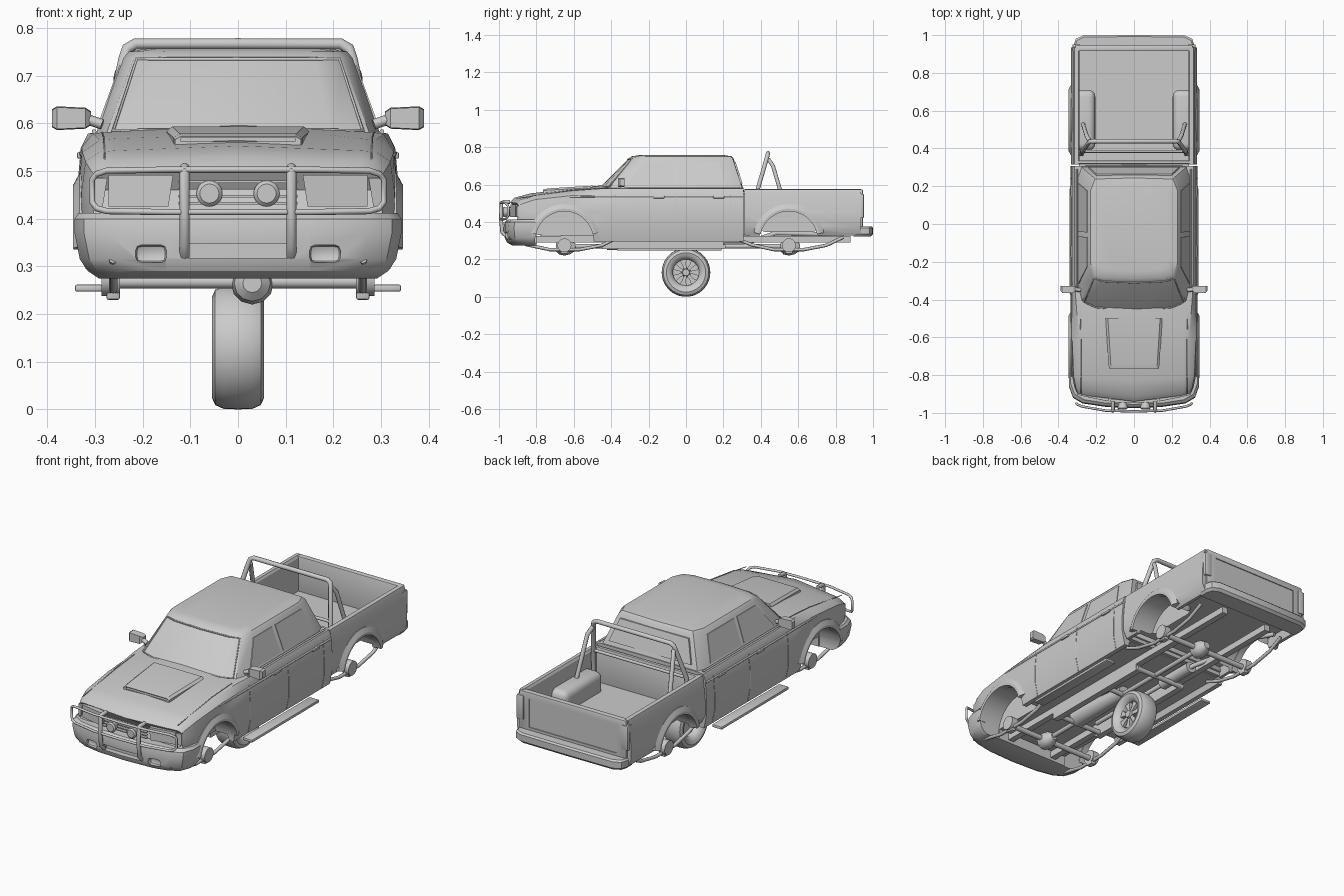
import bpy, bmesh, math
from mathutils import Vector, Matrix

if "Cube" in bpy.data.objects:
    bpy.data.objects.remove(bpy.data.objects["Cube"])


def finish(name, bm, angle=30):
    bmesh.ops.recalc_face_normals(bm, faces=bm.faces[:])
    me = bpy.data.meshes.new(name)
    bm.to_mesh(me)
    bm.free()
    ob = bpy.data.objects.new(name, me)
    bpy.context.collection.objects.link(ob)
    smooth(ob, angle)
    return ob


def smooth(ob, angle=30):
    bpy.ops.object.select_all(action='DESELECT')
    ob.select_set(True)
    bpy.context.view_layer.objects.active = ob
    bpy.ops.object.shade_smooth_by_angle(angle=math.radians(angle))


def loft(name, loops):
    bm = bmesh.new()
    rings = [[bm.verts.new(p) for p in lp] for lp in loops]
    n = len(rings[0])
    for a, b in zip(rings, rings[1:]):
        for i in range(n):
            bm.faces.new((a[i], a[(i + 1) % n], b[(i + 1) % n], b[i]))
    bm.faces.new(rings[0])
    bm.faces.new(rings[-1])
    return finish(name, bm)


def mirrored(half):
    return half + [(-p[0], *p[1:]) for p in reversed(half) if p[0] > 0]


def plan(z, half):
    return [(x, y, z) for x, y in mirrored(half)]


def box(name, x0, x1, y0, y1, z0, z1, bevel=0.0, seg=2):
    bm = bmesh.new()
    m = Matrix.Translation(((x0 + x1) / 2, (y0 + y1) / 2, (z0 + z1) / 2)) @ \
        Matrix.Diagonal((abs(x1 - x0), abs(y1 - y0), abs(z1 - z0), 1))
    bmesh.ops.create_cube(bm, size=1, matrix=m)
    if bevel:
        bmesh.ops.bevel(bm, geom=bm.edges[:], offset=bevel, segments=seg, profile=0.5, affect='EDGES')
    return finish(name, bm)


def cyl(name, p, q, r, r2=None, seg=20):
    p, q = Vector(p), Vector(q)
    bm = bmesh.new()
    m = Matrix.Translation((p + q) / 2) @ (q - p).to_track_quat('Z', 'Y').to_matrix().to_4x4()
    bmesh.ops.create_cone(bm, cap_ends=True, segments=seg, radius1=r,
                          radius2=r if r2 is None else r2, depth=(q - p).length, matrix=m)
    return finish(name, bm)


def pipe(name, pts, r, cyclic=False):
    cu = bpy.data.curves.new(name, 'CURVE')
    cu.dimensions = '3D'
    cu.bevel_depth, cu.bevel_resolution, cu.use_fill_caps = r, 2, True
    sp = cu.splines.new('POLY')
    sp.points.add(len(pts) - 1)
    for pt, co in zip(sp.points, pts):
        pt.co = (*co, 1)
    sp.use_cyclic_u = cyclic
    ob = bpy.data.objects.new(name, cu)
    bpy.context.collection.objects.link(ob)
    bpy.ops.object.select_all(action='DESELECT')
    ob.select_set(True)
    bpy.context.view_layer.objects.active = ob
    bpy.ops.object.convert(target='MESH')
    smooth(bpy.context.view_layer.objects.active, 50)


def cut(ob, cutters):
    bpy.context.view_layer.objects.active = ob
    for c in cutters:
        c.hide_render = True
        m = ob.modifiers.new('cut', 'BOOLEAN')
        m.operation, m.solver, m.object = 'DIFFERENCE', 'EXACT', c
        bpy.ops.object.modifier_apply(modifier=m.name)
    smooth(ob)


FRONT, REAR, SIDES = -0.65, 0.55, (1, -1)
arch = {y: [cyl('arch_cutter', (s * 0.215, y, 0.303), (s * 0.5, y, 0.303), 0.157, seg=40) for s in SIDES]
        for y in (FRONT, REAR)}


# Lower cab and hood, lofted front to back
def section(y, k, wb, zb, ww, ws, zs, wt, zt, zc):
    half = [(0, zb + .03), (wb - .035, zb + .03), (wb - .025, zb), (wb, zb), (ww, .37), (ww, .46),
            (ws, zs), (wt + .01, zt - .003), (wt - .02, zt), (0, zc)]
    return [(x, y + k * x * x, z) for x, z in mirrored(half)]


body = loft('cab_and_hood', [section(*a) for a in (
    (-.94, .5, .27, .33, .302, .298, .488, .27, .50, .505),
    (-.915, .5, .28, .32, .315, .308, .50, .28, .522, .53),
    (-.83, .25, .30, .30, .328, .32, .52, .28, .543, .553),
    (-.62, 0, .315, .295, .335, .327, .54, .28, .568, .577),
    (-.44, 0, .32, .295, .336, .328, .55, .295, .582, .597),
    (-.30, 0, .32, .295, .336, .328, .552, .305, .582, .585),
    (.308, 0, .32, .295, .336, .328, .552, .305, .582, .585))])
cut(body, arch[FRONT])
box('bed_joint', -.29, .29, .30, .325, .33, .555)

# Greenhouse and roof, lofted upward
loft('cab_roof', [
    plan(.56, [(0, -.485), (.2, -.465), (.283, -.425), (.305, -.33), (.305, .25), (.285, .308), (0, .312)]),
    plan(.738, [(0, -.308), (.16, -.301), (.218, -.285), (.24, -.22), (.24, .19), (.218, .25), (0, .255)]),
    plan(.751, [(0, -.29), (.155, -.283), (.205, -.265), (.229, -.21), (.229, .18), (.206, .238), (0, .244)]),
    plan(.757, [(0, -.25), (.13, -.245), (.17, -.23), (.19, -.18), (.19, .15), (.17, .2), (0, .205)])])


def side_x(z):
    return .305 - (z - .56) * .365


# Window panes, door seams, trim, handles and mirrors
for s in SIDES:
    for name, pts in (('front_side_window', [(-.315, .595), (-.225, .722), (-.07, .722), (-.065, .595)]),
                      ('rear_side_window', [(-.04, .595), (-.045, .722), (.175, .722), (.215, .595)])):
        loft(name, [[(s * (side_x(z) + d), y, z) for y, z in pts] for d in (-.004, .003)])
    for y in (-.375, -.055, .24):
        pipe('door_seam', [(s * .321, y, .30), (s * .336, y, .37), (s * .336, y, .46), (s * .328, y, .55)], .0018)
    pipe('belt_trim', [(s * .325, -.62, .535), (s * .329, -.44, .537), (s * .329, .305, .537)], .005)
    pipe('window_sill', [(s * .302, -.35, .583), (s * .302, .29, .583)], .005)
    for y in (-.145, .175):
        box('door_handle', s * .322, s * .338, y - .03, y + .03, .526, .54, .004)
    pipe('mirror_arm', [(s * .285, -.35, .598), (s * .32, -.345, .61)], .011)
    loft('door_mirror', [[(s * x, y, .611 + dz) for y, dz in
         ((-.352 - f, -h), (-.352 - f, h), (-.328, h + .002), (-.328, -h - .002))]
        for x, h, f in ((.308, .012, 0), (.32, .02, .012), (.38, .023, .012), (.39, .017, 0))])
    pipe('hood_seam', [(s * .28, -.9, .526), (s * .281, -.62, .568), (s * .285, -.46, .581)], .002)
loft('rear_window', [[(x, .313 - (z - .56) * .32 + d, z) for x, z in
     ((-.24, .605), (.24, .605), (.2, .72), (-.2, .72))] for d in (-.006, .004)])
pipe('windscreen_seal', [(0, -.462, .585), (.2, -.442, .585), (.262, -.415, .585), (.213, -.288, .735),
     (.16, -.304, .735), (0, -.311, .735), (-.16, -.304, .735), (-.213, -.288, .735),
     (-.262, -.415, .585), (-.2, -.442, .585)], .004, True)

# Hood scoop
scoop = loft('hood_scoop', [[(-w, y, z0), (w, y, z0), (w, y, z1), (w - .012, y, z2), (-w + .012, y, z2), (-w, y, z1)]
     for y, w, z0, z1, z2 in ((-.765, .132, .545, .566, .573), (-.74, .135, .55, .57, .579), (-.5, .15, .56, .583, .594))])
cut(scoop, [box('scoop_cutter', -.12, .12, -.8, -.73, .562, .57)])

# Cargo bed: open channel, end walls and wheel housings
half = [(0, .375), (.285, .375), (.295, .328), (.312, .328), (.333, .37), (.333, .45), (.322, .555),
        (.316, .574), (.295, .576), (.288, .565), (.288, .39), (0, .39)]
bed = loft('cargo_bed', [[(x, y, z) for x, z in mirrored(half)] for y in (.314, .935)])
cut(bed, arch[REAR])
box('bed_front_wall', -.3, .3, .318, .335, .35, .574, .004)
gate = box('tailgate', -.312, .312, .915, .946, .35, .574, .006)
cut(gate, [box('gate_cutter', -.255, .255, .941, .96, .39, .54)])
for s in SIDES:
    well = box('wheel_housing', s * .205, s * .33, .39, .71, .335, .49, .035, 4)
    cut(well, arch[REAR])
    box('tail_light', s * .285, s * .326, .915, .951, .42, .55, .006)
    # Wheel arch flares
    for y, w, a0 in ((FRONT, .345, 12), (REAR, .345, 12)):
        loft('arch_flare', [[(s * x, y + r * math.cos(t), .303 + r * math.sin(t)) for r, x in
             ((.154, .31), (.154, w), (.168, w + .001), (.192, w - .012), (.192, .31))]
            for t in [math.radians(a0 + (180 - 2 * a0) * i / 20) for i in range(21)]])


# Bumpers, lofted upward from plan outlines
def nose(z, yf, w):
    return plan(z, [(0, yf), (.15, yf + .007), (w - .07, yf + .025), (w - .02, yf + .055), (w, yf + .11), (w, -.8), (0, -.8)])


bumper = loft('front_bumper', [nose(.275, -.93, .292), nose(.29, -.957, .315), nose(.315, -.97, .332),
              nose(.37, -.975, .343), nose(.40, -.97, .343), nose(.412, -.955, .335)])
cuts = [box('intake_cutter', -.11, .11, -1, -.94, .318, .348)]
cuts += [box('fog_cutter', s * .15, s * .215, -1, -.94, .308, .345, .012) for s in SIDES]
cut(bumper, cuts + arch[FRONT])
rear = [(0, 1), (.27, .998), (.308, .98), (.318, .95), (.318, .905), (0, .905)]
loft('rear_bumper', [plan(.322, [(x * .97, y - .012) for x, y in rear]), plan(.335, rear), plan(.368, rear),
                     plan(.376, [(x * .98, y - .008) for x, y in rear])])
box('bumper_mount', -.2, .2, .88, .93, .335, .37)


# Front lamps and grille
def face(x, z, d):
    return (x, -.94 + .5 * x * x - d, z)


for s in SIDES:
    for name, a, b, z0, z1 in (('headlight', .14, .272, .426, .492), ('corner_light', .278, .301, .426, .486)):
        loft(name, [[face(s * x, z, d) for x, z in ((a + .006, z0), (b, z0), (b, z1), (a - .004, z1))]
                    for d in (-.02, .008)])
    # Driving lamps
    cyl('driving_lamp', (s * .06, -.975, .453), (s * .06, -.94, .453), .028, .018)
    cyl('driving_lamp_lens', (s * .06, -.982, .453), (s * .06, -.975, .453), .02, .027)
    # Bull bar uprights
    pipe('bull_bar_upright', [(s * .112, -.955, .32), (s * .112, -.983, .345), (s * .112, -.989, .42),
         (s * .112, -.987, .5), (s * .112, -.975, .507), (s * .112, -.94, .507)], .0105)
for z in (.43, .445, .46, .475):
    box('grille_bar', -.125, .125, -.946, -.93, z, z + .005)
loop = [(0, -.992, .503), (.15, -.988, .503), (.275, -.966, .501), (.297, -.957, .494), (.306, -.95, .482),
        (.306, -.95, .435), (.297, -.957, .422), (.275, -.966, .416), (.15, -.988, .414), (0, -.992, .414)]
pipe('bull_bar_loop', loop + [(-x, y, z) for x, y, z in reversed(loop) if x > 0], .0065, True)

# Roll bar
hoop = [(.278, .37, .40), (.272, .385, .58), (.24, .43, .735), (.233, .436, .757), (.215, .438, .767), (0, .438, .767)]
pipe('roll_bar', hoop + [(-x, y, z) for x, y, z in reversed(hoop) if x > 0], .012)
for s in SIDES:
    pipe('roll_bar_brace', [(s * .235, .44, .735), (s * .25, .465, .7), (s * .27, .53, .48)], .011)
pipe('roll_bar_cross', [(-.272, .385, .58), (.272, .385, .58)], .008)

# Running gear
for y in (FRONT, REAR):
    cyl('axle', (-.26, y, .268), (.26, y, .268), .014)
    for s in SIDES:
        cyl('hub', (s * .248, y, .275), (s * .286, y, .275), .037)
        box('spring_clamp', s * .248, s * .276, y - .02, y + .02, .23, .29, .004)
        pipe('leaf_spring', [(s * .262, y + d, z) for d, z in
             ((-.29, .315), (-.2, .278), (-.08, .252), (.08, .252), (.2, .275), (.29, .318))], .009)
    loft('differential', [[(.03 + r * math.cos(t), y + d, .265 + r * math.sin(t)) for t in
         [math.radians(a) for a in range(0, 360, 30)]] for d, r in
         ((-.045, .02), (-.03, .038), (0, .045), (.03, .038), (.06, .018))])
for s in SIDES:
    box('running_board', s * .285, s * .342, -.37, .19, .247, .262, .004)
    box('chassis_rail', s * .122, s * .155, -.88, .88, .29, .325)
    box('chassis_rail_low', s * .122, s * .155, -.45, .2, .255, .295)
for y in (-.42, -.05, .2):
    cyl('cross_member', (-.15, y, .268), (.15, y, .268), .013)
cyl('drive_shaft', (.03, FRONT, .27), (.03, REAR, .27), .012)
cyl('gearbox', (.02, -.42, .3), (.02, -.05, .285), .05, .035)
cyl('muffler', (-.09, .12, .3), (-.09, .34, .3), .03)
pipe('exhaust', [(-.09, -.4, .3), (-.09, .36, .3), (-.17, .48, .34), (-.17, .7, .335), (-.22, .84, .32)], .012)

# Single wheel beneath the middle
prof = [(-.04, .078), (-.05, .088), (-.055, .105), (-.048, .121), (-.03, .129), (0, .13), (.03, .129),
        (.048, .121), (.055, .105), (.05, .088), (.04, .078), (.03, .07), (-.03, .07)]
bm = bmesh.new()
vs = [bm.verts.new((x, 0, .13 + r)) for x, r in prof]
es = [bm.edges.new((vs[i - 1], vs[i])) for i in range(len(vs))]
bmesh.ops.spin(bm, geom=vs + es, axis=(1, 0, 0), cent=(0, 0, .13), angle=2 * math.pi, steps=40, use_merge=True)
finish('tyre', bm, 40)
cyl('wheel_disc', (-.012, 0, .13), (0, 0, .13), .072, seg=32)
cyl('wheel_hub', (0, 0, .13), (.042, 0, .13), .026, .018)
for i in range(7):
    t = i * math.tau / 7
    c, n = math.cos(t), math.sin(t)
    loft('wheel_spoke', [[(x, r * c - w * n, .13 + r * n + w * c) for x, w in
         ((-.005, -h), (.03, -h), (.03, h), (-.005, h))] for r, h in ((.015, .008), (.045, .01), (.073, .02))])

# Remove helper cutters
for ob in [o for o in bpy.data.objects if 'cutter' in o.name]:
    bpy.data.objects.remove(ob)
